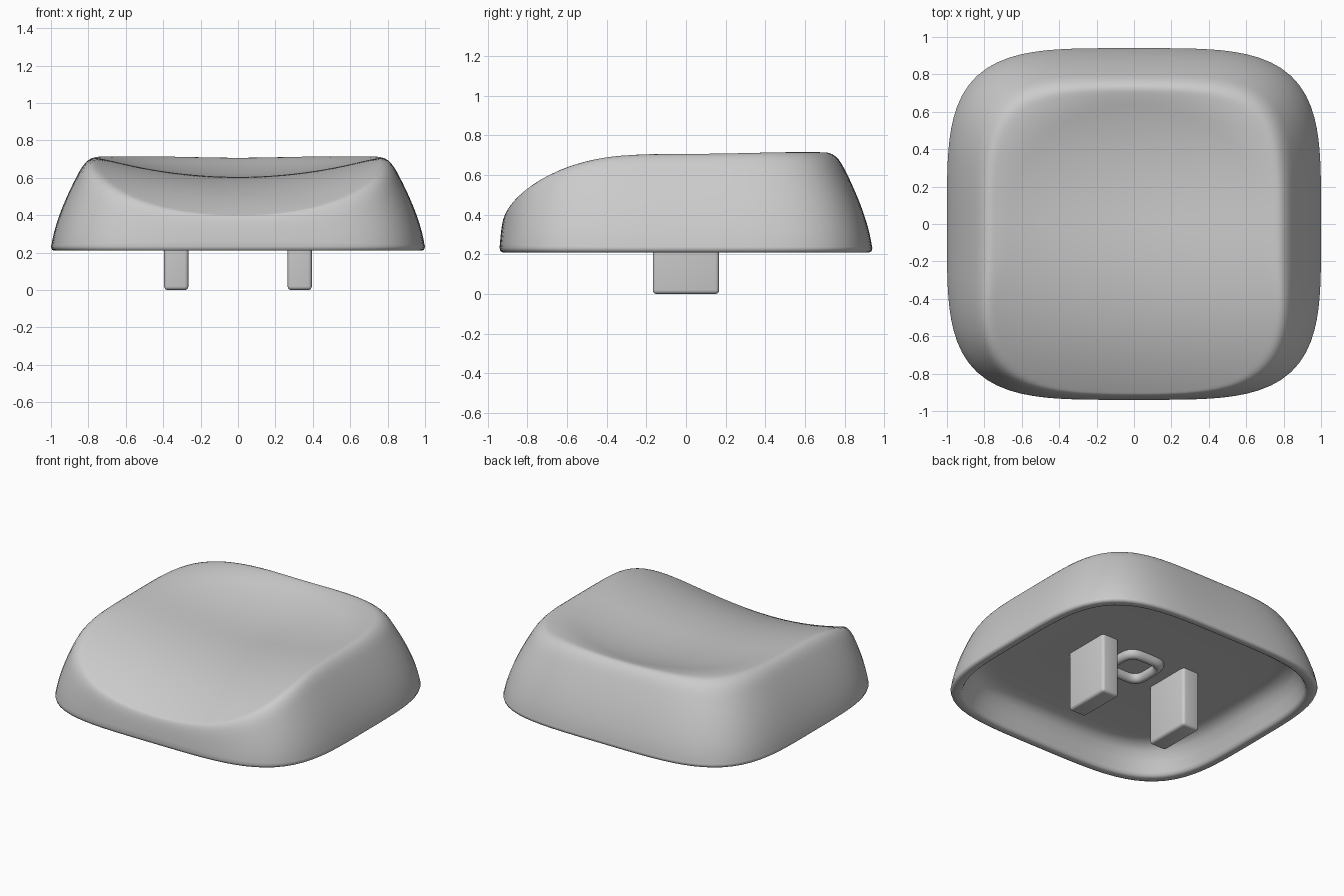
import bpy, bmesh, math

SEGMENTS = 112
HALF_X, HALF_Y = 1.0, 0.94
BASE_Z, CEILING_Z = 0.21, 0.41

if "Cube" in bpy.data.objects:
    bpy.data.objects.remove(bpy.data.objects["Cube"], do_unlink=True)

grey = bpy.data.materials.new("matte_grey")
grey.use_nodes = True
grey.diffuse_color = (0.6, 0.6, 0.6, 1)
grey.node_tree.nodes["Principled BSDF"].inputs["Base Color"].default_value = (0.6, 0.6, 0.6, 1)


def finish(name, bm):
    """Turn a bmesh into a smooth-shaded object with the grey material."""
    bmesh.ops.recalc_face_normals(bm, faces=bm.faces)
    mesh = bpy.data.meshes.new(name)
    bm.to_mesh(mesh)
    bm.free()
    mesh.materials.append(grey)
    obj = bpy.data.objects.new(name, mesh)
    bpy.context.collection.objects.link(obj)
    bpy.ops.object.select_all(action="DESELECT")
    obj.select_set(True)
    bpy.context.view_layer.objects.active = obj
    bpy.ops.object.shade_smooth_by_angle(angle=math.radians(50))
    return obj


def smooth_min(a, b, k):
    h = max(k - abs(a - b), 0) / k
    return min(a, b) - h * h * k / 4


def squircle(angle, half_x, half_y, power=4):
    c, s = math.cos(angle), math.sin(angle)
    r = (abs(c) ** power + abs(s) ** power) ** (-1 / power)
    return half_x * r * c, half_y * r * s


def dish_height(x, y):
    """Scooped top: raised sides and back, falling away to the front."""
    z = 0.605 + 0.105 * (x / 0.75) ** 2
    if y < 0:
        z -= 0.15 * (-y / 0.8) ** 2.5
    else:
        z += 0.11 * (y / 0.72) ** 2.5
    return smooth_min(z, 0.715, 0.03)


def outer_height(inset, angle, x, y):
    """Curved side wall blended into the dish, steeper at the front."""
    steep = 1.47 + 1.1 * max(0, -math.sin(angle)) ** 4
    wall = BASE_Z + steep * inset ** 0.66
    return smooth_min(wall, dish_height(x, y), 0.08)


def bridge(bm, a, b):
    for i in range(len(a)):
        j = (i + 1) % len(a)
        bm.faces.new((a[i], a[j], b[j], b[i]))


def fan(bm, ring, centre):
    for i in range(len(ring)):
        bm.faces.new((ring[i], ring[(i + 1) % len(ring)], centre))


angles = [2 * math.pi * i / SEGMENTS for i in range(SEGMENTS)]

# Hollow cap: ceiling, inner wall, rounded rim, outer wall and dished top
bm = bmesh.new()
profile = [(0.4, CEILING_Z), (0.76, CEILING_Z), (0.81, 0.405), (0.85, 0.39),
           (0.88, 0.36), (0.91, 0.3), (0.93, 0.235), (0.937, 0.218),
           (0.95, BASE_Z), (0.983, BASE_Z), (0.995, 0.216), (1.0, 0.232)]
rings = []
for scale, z in profile:
    points = [squircle(a, HALF_X * scale, HALF_Y * scale) for a in angles]
    rings.append([bm.verts.new((x, y, z)) for x, y in points])

steps = 52
for i in range(steps):
    u = i / steps
    inset = 0.003 + 0.997 * u ** 1.9
    ring = []
    for a in angles:
        x, y = squircle(a, HALF_X * (1 - inset), HALF_Y * (1 - inset))
        ring.append(bm.verts.new((x, y, outer_height(inset, a, x, y))))
    rings.append(ring)
for lower, upper in zip(rings, rings[1:]):
    bridge(bm, lower, upper)
fan(bm, rings[0], bm.verts.new((0, 0, CEILING_Z)))
fan(bm, rings[-1], bm.verts.new((0, 0, dish_height(0, 0))))
finish("cap_shell", bm)

# Two mounting posts under the cap
for side, name in ((1, "left_post"), (-1, "right_post")):
    bm = bmesh.new()
    bmesh.ops.create_cube(bm, size=1)
    for v in bm.verts:
        v.co.x = v.co.x * 0.13 + side * 0.33
        v.co.y *= 0.335
        v.co.z = (v.co.z + 0.5) * (CEILING_Z + 0.02)
    bmesh.ops.bevel(bm, geom=bm.edges[:], offset=0.02, segments=4,
                    profile=0.5, affect="EDGES")
    finish(name, bm)

# Rounded square ring between the posts
bm = bmesh.new()
loops = []
tube = 12
for k in range(tube):
    t = 2 * math.pi * k / tube
    half = 0.13 + 0.03 * math.cos(t)
    z = CEILING_Z - 0.01 + 0.04 * math.sin(t)
    points = [squircle(a, half, half) for a in angles[::2]]
    loops.append([bm.verts.new((x, y, z)) for x, y in points])
for k in range(tube):
    bridge(bm, loops[k], loops[(k + 1) % tube])
finish("centre_ring", bm)
